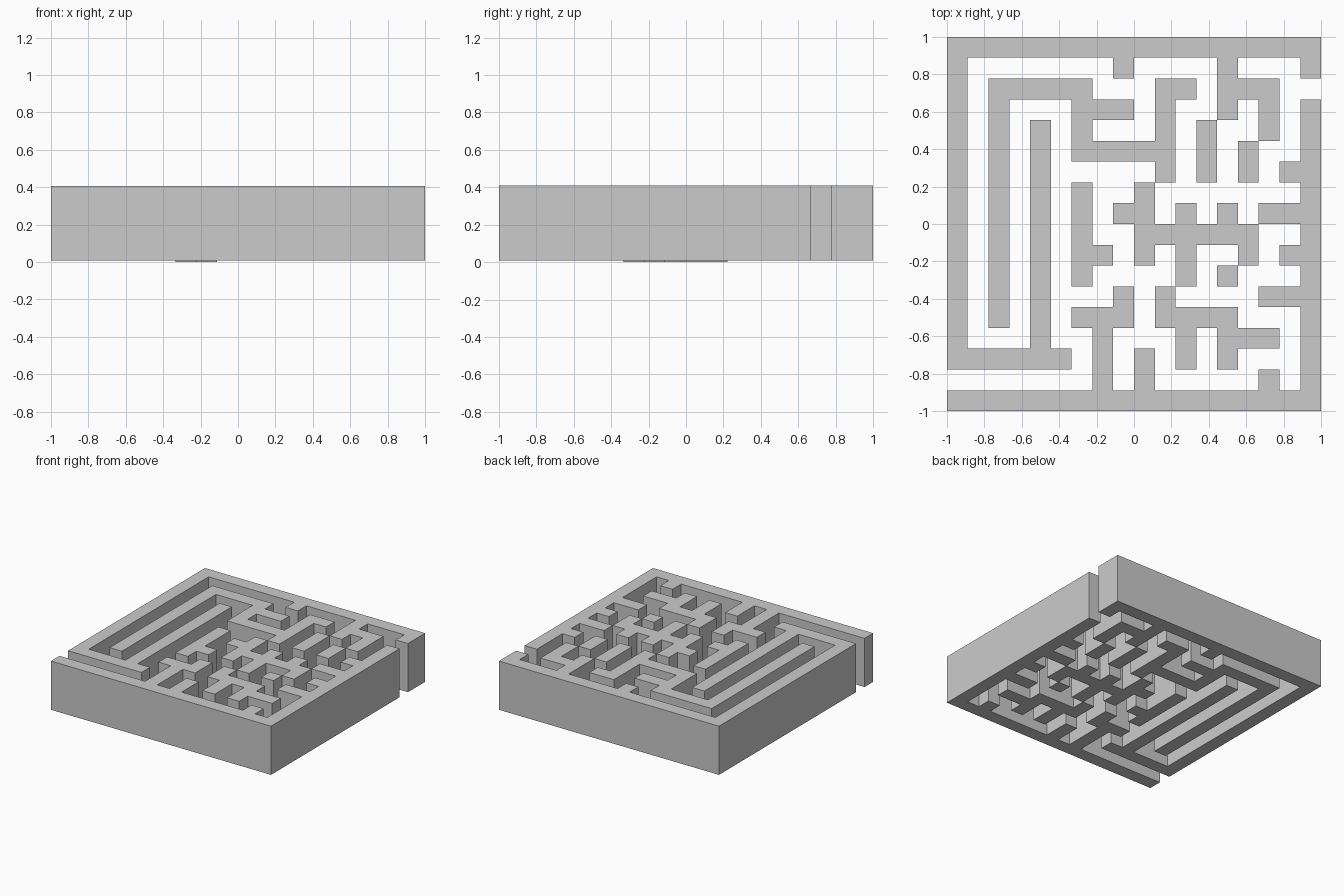
import bpy, bmesh

if "Cube" in bpy.data.objects:
    bpy.data.objects.remove(bpy.data.objects["Cube"])

CELL = 2 / 18          # the maze lies on an 18 x 18 cell grid
HEIGHT = 0.40
LIFT = 0.008           # one loose wall sits slightly lower than the rest


def wall(name, spans, z=LIFT):
    """Build one connected wall from (col0, row0, col1, row1) spans, rows counted from the back."""
    cells = {(c, r) for c0, r0, c1, r1 in spans
             for c in range(c0, c1) for r in range(r0, r1)}
    bm = bmesh.new()
    corners = {}

    def corner(c, r):
        if (c, r) not in corners:
            corners[c, r] = bm.verts.new((c * CELL - 1, 1 - r * CELL, z))
        return corners[c, r]

    for c, r in sorted(cells):
        bm.faces.new([corner(c, r), corner(c + 1, r), corner(c + 1, r + 1), corner(c, r + 1)])
    top = bmesh.ops.extrude_face_region(bm, geom=bm.faces[:], use_keep_orig=True)["geom"]
    bmesh.ops.translate(bm, vec=(0, 0, HEIGHT),
                        verts=[g for g in top if isinstance(g, bmesh.types.BMVert)])
    bmesh.ops.recalc_face_normals(bm, faces=bm.faces[:])
    bmesh.ops.dissolve_limit(bm, angle_limit=0.01, verts=bm.verts[:], edges=bm.edges[:])
    mesh = bpy.data.meshes.new(name)
    bm.to_mesh(mesh)
    bm.free()
    obj = bpy.data.objects.new(name, mesh)
    bpy.context.collection.objects.link(obj)


# Outer boundary: two pieces separated by the entrance and exit gaps
wall("back_left_boundary", [(0, 0, 18, 1), (0, 0, 1, 16), (0, 15, 6, 16), (4, 4, 5, 16),
                            (8, 0, 9, 2), (13, 0, 14, 4), (13, 2, 16, 3), (15, 2, 16, 5),
                            (17, 0, 18, 2)])
wall("front_right_boundary", [(0, 17, 18, 18), (17, 3, 18, 18), (16, 6, 18, 7), (15, 8, 18, 9),
                              (16, 10, 18, 11), (15, 12, 18, 13), (15, 16, 16, 18),
                              (9, 15, 10, 18), (7, 13, 8, 18), (6, 13, 9, 14), (8, 12, 9, 14)])

# Free-standing inner walls
wall("hooked_wall", [(2, 2, 3, 14), (2, 2, 7, 3), (6, 2, 7, 6), (6, 3, 9, 4), (6, 5, 11, 6),
                     (10, 2, 11, 7), (10, 2, 12, 3)])
wall("centre_wall", [(9, 7, 10, 11), (8, 8, 9, 9), (9, 9, 15, 10), (11, 8, 12, 12),
                     (13, 8, 14, 10), (14, 9, 15, 11)])
wall("front_inner_wall", [(10, 12, 11, 14), (10, 13, 14, 14), (11, 13, 12, 16),
                          (13, 13, 14, 16), (13, 14, 16, 15)])
wall("short_wall_left", [(12, 4, 13, 7)])
wall("short_wall_right", [(14, 5, 15, 7)])
wall("pillar", [(13, 11, 14, 12)])

# Loose wall resting on the ground
wall("low_branch_wall", [(6, 7, 7, 12), (6, 10, 8, 11)], z=0)
